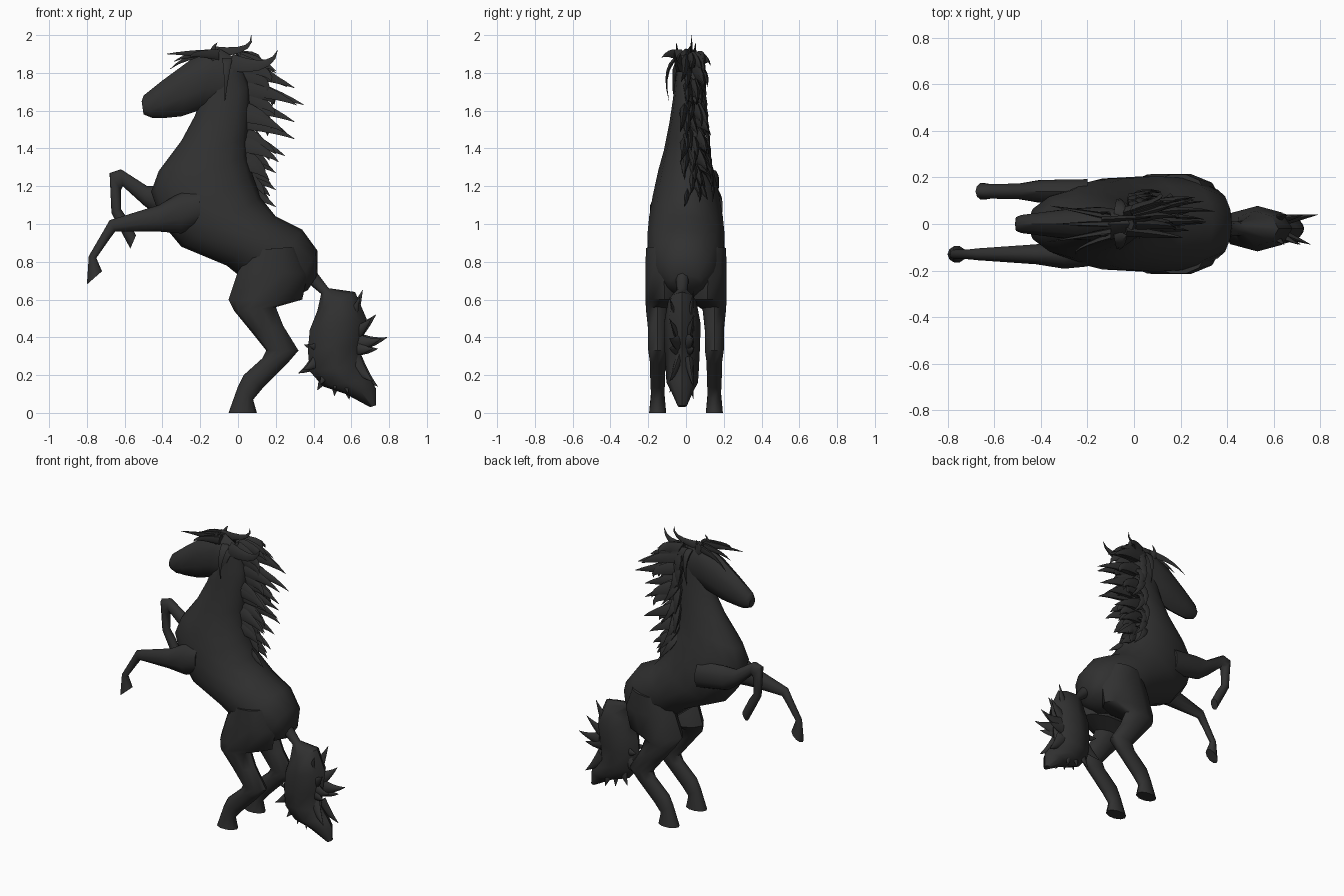
import bpy
import bmesh
import math
import random
from mathutils import Vector

random.seed(4)
if "Cube" in bpy.data.objects:
    bpy.data.objects.remove(bpy.data.objects["Cube"], do_unlink=True)

COAT = (0.03, 0.03, 0.03, 1)
coat = bpy.data.materials.new("charcoal coat")
coat.use_nodes = True
coat.diffuse_color = COAT
coat.node_tree.nodes["Principled BSDF"].inputs["Base Color"].default_value = COAT


def add_loft(bm, rings, sides):
    """Skin elliptical rings, each a centre, an in-plane half axis and a half width."""
    previous = None
    for centre, axis, width in rings:
        ring = []
        for i in range(sides):
            angle = math.tau * i / sides
            offset = axis * math.cos(angle) + Vector((0, width * math.sin(angle), 0))
            ring.append(bm.verts.new(centre + offset))
        if previous is None:
            bm.faces.new(ring)
        else:
            for i in range(sides):
                j = (i + 1) % sides
                bm.faces.new((previous[i], previous[j], ring[j], ring[i]))
        previous = ring
    bm.faces.new(previous)


def make_part(name, lofts, sides):
    """Make one smooth-shaded object out of one or more lofts."""
    bm = bmesh.new()
    for rings in lofts:
        add_loft(bm, rings, sides)
    bmesh.ops.recalc_face_normals(bm, faces=bm.faces)
    mesh = bpy.data.meshes.new(name)
    bm.to_mesh(mesh)
    bm.free()
    mesh.materials.append(coat)
    part = bpy.data.objects.new(name, mesh)
    bpy.context.collection.objects.link(part)
    bpy.ops.object.select_all(action="DESELECT")
    part.select_set(True)
    bpy.context.view_layer.objects.active = part
    bpy.ops.object.shade_smooth_by_angle(angle=math.radians(50))


def span(ax, az, bx, bz, width, y=0):
    """Ring reaching from one outline point to the opposite one."""
    a, b = Vector((ax, y, az)), Vector((bx, y, bz))
    return (a + b) / 2, (a - b) / 2, width


def tube(outline, slope, least, y=0):
    """Rings whose width grows with their depth."""
    rings = []
    for ax, az, bx, bz in outline:
        width = least + slope * math.hypot(ax - bx, az - bz)
        rings.append(span(ax, az, bx, bz, width, y))
    return rings


def leg(outline, side, stance):
    """Leg rings kept flush with the flank, on the left (1) or right (-1)."""
    rings = []
    for centre, axis, width in tube(outline, 0.25, 0.01):
        centre.y = side * min(stance, 0.22 - width)
        rings.append((centre, axis, width))
    return rings


def strand(base, middle, tip, radius):
    """Rings of a curved, flattened lock of hair that narrows to a point."""
    base, middle, tip = Vector(base), Vector(middle), Vector(tip)
    rings = []
    steps = 5
    for i in range(steps + 1):
        t = i / steps
        point = base * (1 - t) ** 2 + middle * 2 * t * (1 - t) + tip * t * t
        tangent = (middle - base) * (1 - t) + (tip - middle) * t
        normal = Vector((-tangent.z, 0, tangent.x)).normalized()
        size = radius * (1 - t) + 0.001
        rings.append((point, normal * size, size / 2))
    return rings


# Torso and neck, rump to poll
trunk = [
    (.37, .65, .42, .73, .08),
    (.27, .6, .42, .86, .15),
    (.1, .65, .34, .97, .2),
    (-.06, .78, .2, 1.04, .21),
    (-.3, .88, .12, 1.14, .2),
    (-.4, 1, .08, 1.25, .18),
    (-.46, 1.17, .05, 1.36, .15),
    (-.42, 1.28, .05, 1.46, .12),
    (-.3, 1.44, .06, 1.6, .09),
    (-.23, 1.57, .06, 1.73, .07),
    (-.16, 1.74, 0, 1.9, .05),
]
make_part("body", [[span(*row) for row in trunk]], 14)

# Head, poll to muzzle
head = [
    (-.1, 1.64, 0, 1.87),
    (-.21, 1.6, -.1, 1.93),
    (-.3, 1.57, -.25, 1.87),
    (-.4, 1.56, -.4, 1.76),
    (-.45, 1.56, -.5, 1.68),
    (-.5, 1.58, -.51, 1.65),
]
make_part("head", [tube(head, 0.16, 0.02)], 10)

# Hind legs, thigh to hoof
hind = [
    (.08, .86, .3, .88),
    (0, .75, .37, .74),
    (-.05, .6, .34, .6),
    (-.02, .54, .2, .56),
    (.07, .43, .24, .46),
    (.15, .33, .32, .33),
    (.13, .29, .26, .26),
    (.03, .2, .13, .13),
    (0, .14, .08, .07),
    (-.05, 0, .1, 0),
]
make_part("left_hind_leg", [leg(hind, 1, 0.15)], 10)
make_part("right_hind_leg", [leg(hind, -1, 0.15)], 10)

# Right foreleg reaching forward
reaching = [
    (-.2, 1, -.2, 1.18),
    (-.3, .95, -.3, 1.17),
    (-.42, .96, -.42, 1.1),
    (-.65, .96, -.68, 1.02),
    (-.68, .92, -.72, .95),
    (-.75, .82, -.79, .83),
    (-.72, .75, -.8, .68),
]
make_part("right_foreleg", [leg(reaching, -1, 0.13)], 10)

# Left foreleg folded at the knee
folded = [
    (-.2, 1, -.2, 1.18),
    (-.42, 1.04, -.38, 1.2),
    (-.5, 1.1, -.48, 1.2),
    (-.61, 1.2, -.62, 1.29),
    (-.62, 1.18, -.68, 1.27),
    (-.62, 1.08, -.67, 1.06),
    (-.58, 1.02, -.64, 1),
    (-.54, .94, -.57, .87),
]
make_part("left_foreleg", [leg(folded, 1, 0.14)], 10)

# Mane: clusters of locks swept back from the crest
mane = []
for level, reach in enumerate((.2, .2, .2, .25, .3, .3, .35, .3, .2)):
    tip_z = 1.09 + level * 0.09
    for i in range(5):
        x = reach if i == 0 else reach * random.uniform(0.5, 0.9)
        z = tip_z if i == 0 else tip_z + random.uniform(-0.04, 0.04)
        y = random.uniform(-0.02, 0.12)
        mane.append(strand((0, y / 2, min(z + 0.1, 1.86)), (reach * 0.6, y, z + 0.06),
                           (x, y + random.uniform(-0.03, 0.03), z), 0.055))

# Locks draped over the left of the neck
for level in range(10):
    z = 1.26 + level * 0.06
    y = 0.17 - level * 0.006
    fall = random.uniform(0, 0.12)
    mane.append(strand((.03, .04, z + 0.06), (-.03, y, z), (fall, y - 0.03, z - 0.15), 0.05))

# Ears, and locks beside the cheeks
ears = []
for side in (-1, 1):
    ears.append(strand((-.12, side * 0.04, 1.87), (-.15, side * 0.05, 1.92),
                       (-.11, side * 0.05, 1.96), 0.03))
    mane.append(strand((-.06, side * 0.05, 1.88), (-.06, side * 0.13, 1.82),
                       (-.07, side * 0.09, 1.65), 0.03))
make_part("ears", ears, 6)

# Wind-blown locks on the poll
mane += [
    strand((-.14, .02, 1.91), (.09, .03, 1.9), (.07, .03, 2), 0.03),
    strand((-.04, -.03, 1.85), (.18, -.05, 1.8), (.21, -.06, 1.92), 0.05),
    strand((-.04, .05, 1.84), (.12, .1, 1.86), (.2, .1, 1.8), 0.05),
]
make_part("mane", mane, 5)

# Forelock
forelock = []
for y, x, z in ((-.1, -.25, 1.88), (-.06, -.38, 1.9), (0, -.34, 1.86), (.06, -.36, 1.82)):
    forelock.append(strand((-.1, y / 2, 1.9), (-.26, y, 1.91), (x, y * 1.3, z), 0.03))
make_part("forelock", forelock, 5)

# Tail core, dock to tip
dock_to_tip = [
    (.38, .68, .42, .74),
    (.44, .63, .48, .66),
    (.42, .54, .62, .64),
    (.38, .44, .68, .5),
    (.37, .33, .66, .36),
    (.38, .22, .65, .25),
    (.45, .14, .7, .18),
    (.57, .1, .73, .13),
    (.7, .03, .73, .04),
]
tail = [tube(dock_to_tip, 0.27, 0.015, -0.02)]

# Loose locks fanning out of the tail
heart = Vector((.53, 0, .36))
for x, z in ((.66, .65), (.73, .52), (.79, .4), (.74, .34), (.35, .36),
             (.32, .21), (.42, .12), (.51, .09), (.59, .07), (.74, .14)):
    for y, length in ((-.1, 0.88), (.04, 1)):
        tip = heart.lerp(Vector((x, y, z)), length)
        root = heart.lerp(tip, 0.4)
        middle = heart.lerp(tip, 0.7) - Vector((0, 0, 0.02))
        tail.append(strand(root, middle, tip, 0.05))
make_part("tail", tail, 8)
